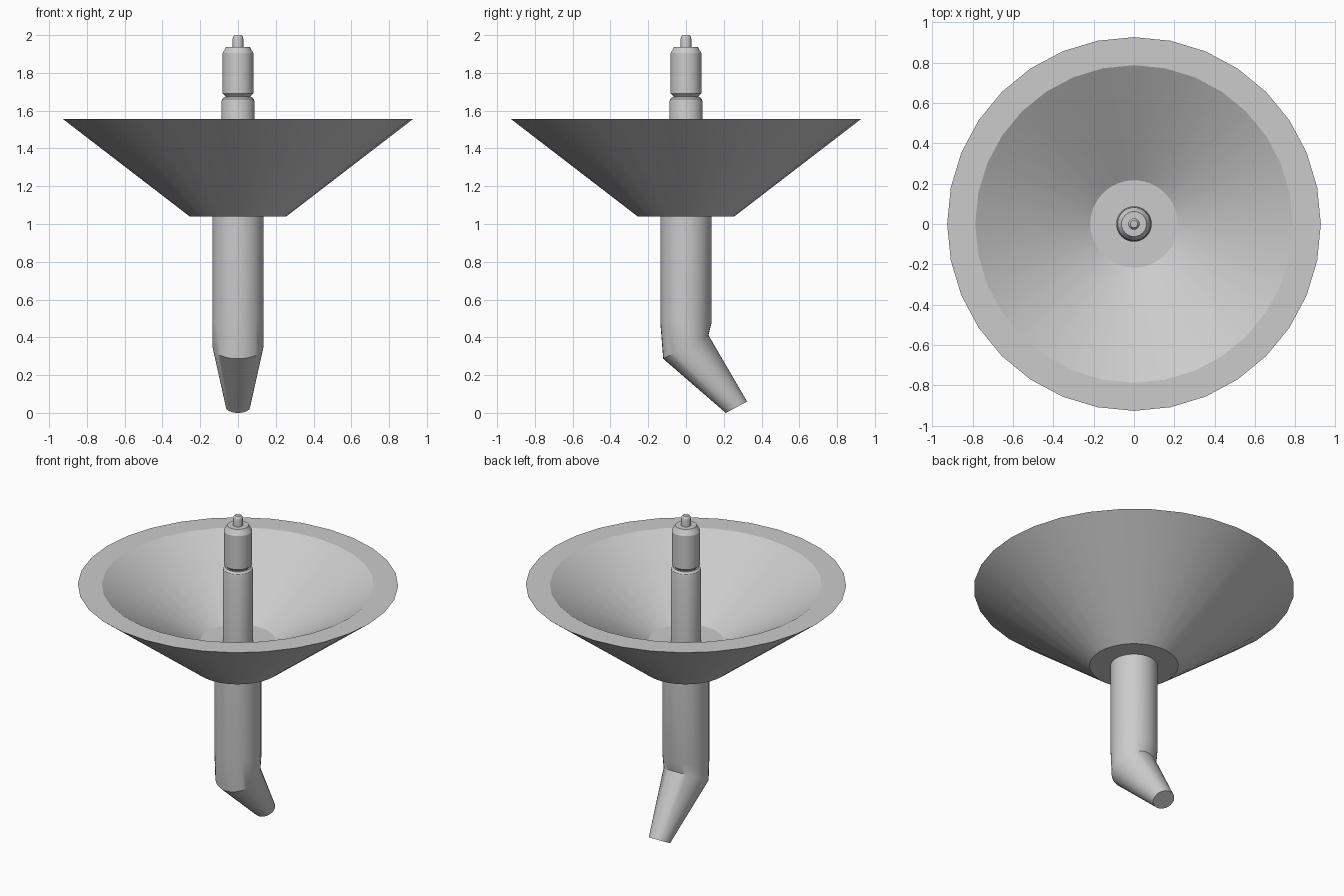
import bpy, bmesh, math
from mathutils import Matrix, Vector

if "Cube" in bpy.data.objects:
    bpy.data.objects.remove(bpy.data.objects["Cube"])


def loft(name, rings, segments=32, angle=30):
    """Skin a stack of rings: (radius, y, z, tilt in degrees)."""
    bm = bmesh.new()
    loops = []
    for r, y, z, tilt in rings:
        rot = Matrix.Rotation(math.radians(tilt), 3, 'X')
        loop = []
        for i in range(segments):
            a = 2 * math.pi * i / segments
            p = rot @ Vector((r * math.cos(a), r * math.sin(a), 0))
            loop.append(bm.verts.new(p + Vector((0, y, z))))
        loops.append(loop)
    for a, b in zip(loops, loops[1:]):
        for i in range(segments):
            j = (i + 1) % segments
            bm.faces.new((a[i], a[j], b[j], b[i]))
    bm.faces.new(loops[0][::-1])
    bm.faces.new(loops[-1])
    bmesh.ops.recalc_face_normals(bm, faces=bm.faces)
    mesh = bpy.data.meshes.new(name)
    bm.to_mesh(mesh)
    bm.free()
    obj = bpy.data.objects.new(name, mesh)
    bpy.context.collection.objects.link(obj)
    bpy.ops.object.select_all(action='DESELECT')
    obj.select_set(True)
    bpy.context.view_layer.objects.active = obj
    bpy.ops.object.shade_smooth_by_angle(angle=math.radians(angle))
    return obj


def lathe(name, profile, segments=32):
    return loft(name, [(r, 0, z, 0) for r, z in profile], segments)


# Thick-walled conical bowl with flat rim and raised floor
lathe("funnel_bowl", [(0.257, 1.041), (0.926, 1.555), (0.787, 1.555), (0.217, 1.202)])

# Spout tube, bent toward the back and tapered
loft("spout_tube", [
    (0.136, 0, 1.06, 0),
    (0.136, 0, 0.48, 0),
    (0.135, -0.001, 0.349, 27.5),
    (0.064, 0.267, 0.030, 28),
])

# Central post below the groove
lathe("lower_post", [(0.088, 1.18), (0.088, 1.645), (0.084, 1.662), (0.073, 1.672)])

# Narrow groove between the two post sections
lathe("post_neck", [(0.066, 1.665), (0.066, 1.685)])

# Upper post with chamfered ends
lathe("upper_post", [(0.066, 1.675), (0.082, 1.691), (0.082, 1.904), (0.062, 1.938)])

# Rounded tip
lathe("tip_pin", [(0.028, 1.93), (0.028, 1.982), (0.025, 1.993), (0.018, 2.0)])
